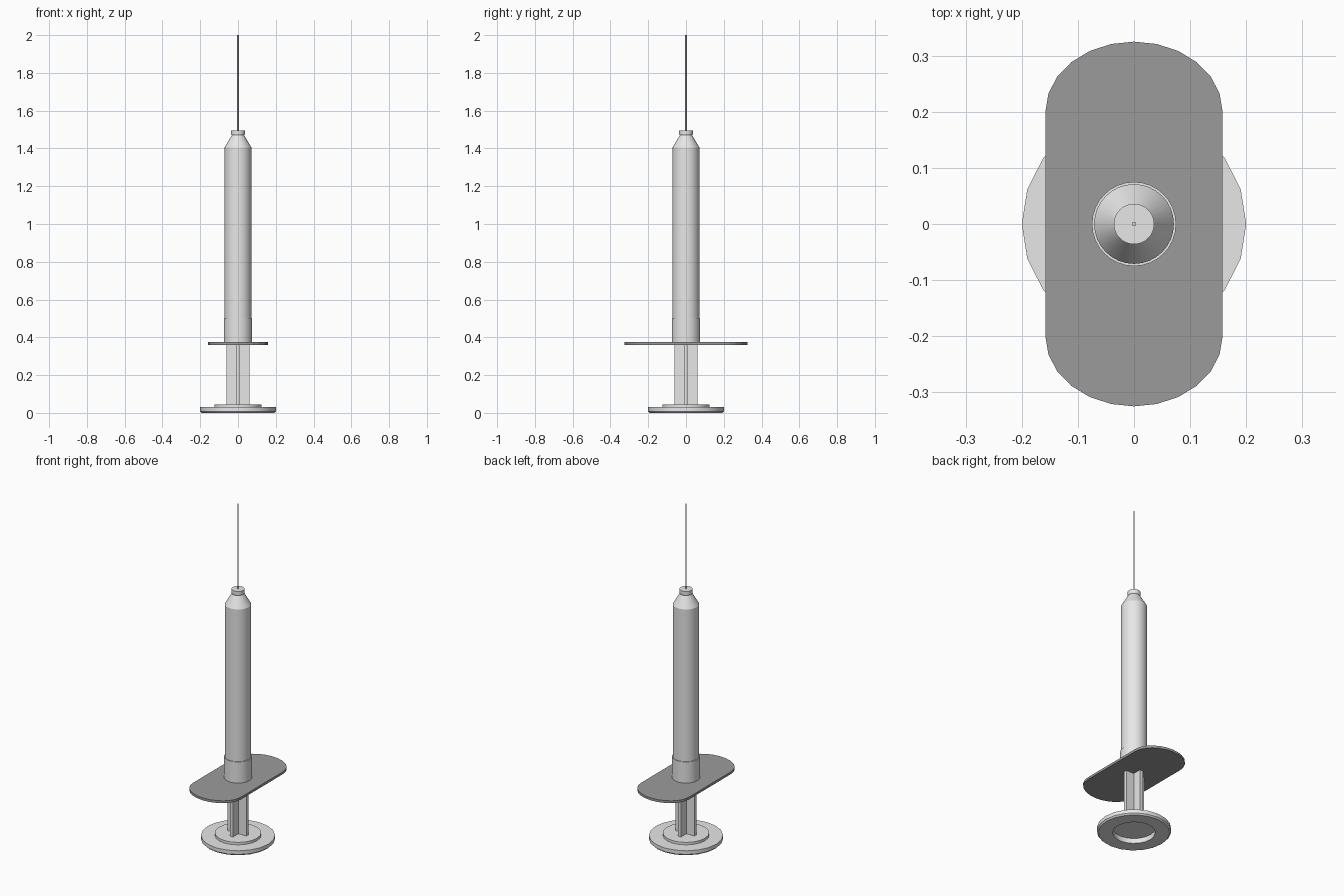
import bpy, bmesh, math
from mathutils import Matrix, Vector

if "Cube" in bpy.data.objects:
    bpy.data.objects.remove(bpy.data.objects["Cube"], do_unlink=True)


def material(name, value):
    mat = bpy.data.materials.new(name)
    mat.use_nodes = True
    colour = (value, value, value, 1)
    mat.diffuse_color = colour
    mat.node_tree.nodes["Principled BSDF"].inputs["Base Color"].default_value = colour
    return mat


LIGHT = material("light grey plastic", 0.8)
DARK = material("dark grey plastic", 0.33)


def finish(name, bm, mat, smooth=False):
    bmesh.ops.recalc_face_normals(bm, faces=bm.faces)
    mesh = bpy.data.meshes.new(name)
    bm.to_mesh(mesh)
    bm.free()
    mesh.materials.append(mat)
    obj = bpy.data.objects.new(name, mesh)
    bpy.context.collection.objects.link(obj)
    if smooth:
        bpy.ops.object.select_all(action="DESELECT")
        obj.select_set(True)
        bpy.context.view_layer.objects.active = obj
        bpy.ops.object.shade_smooth_by_angle(angle=math.radians(30))
    return obj


def lathe(name, profile, sides, mat):
    """Spin a (radius, height) profile that starts and ends on the axis."""
    bm = bmesh.new()
    verts = [bm.verts.new((r, 0, z)) for r, z in profile]
    edges = [bm.edges.new(pair) for pair in zip(verts, verts[1:])]
    bmesh.ops.spin(bm, geom=verts + edges, cent=(0, 0, 0), axis=(0, 0, 1),
                   angle=math.tau, steps=sides, use_merge=True)
    bmesh.ops.remove_doubles(bm, verts=bm.verts, dist=0.0002)
    return finish(name, bm, mat, smooth=True)


# Barrel with tapered shoulder and needle hub
lathe("barrel", [(0, 0.37), (0.071, 0.37), (0.071, 1.405), (0.033, 1.47),
                 (0.036, 1.475), (0.036, 1.495), (0, 1.495)], 32, LIGHT)
lathe("barrel_collar", [(0, 0.37), (0.075, 0.37), (0.075, 0.5), (0, 0.5)], 32, LIGHT)

# Needle
lathe("needle", [(0, 1.48), (0.004, 1.48), (0.004, 2), (0, 2)], 12, LIGHT)

# Thumb rest, raised in the middle and hollow underneath
lathe("thumb_rest", [(0, 0.03), (0.115, 0.03), (0.115, 0), (0.192, 0), (0.2, 0.008),
                     (0.2, 0.03), (0.125, 0.03), (0.125, 0.045), (0, 0.045)],
      20, LIGHT)

# Plunger rod made of two crossed fins
for name, size in (("plunger_fin_wide", (0.124, 0.02)), ("plunger_fin_deep", (0.02, 0.124))):
    bm = bmesh.new()
    bmesh.ops.create_cube(bm, size=1, matrix=Matrix.Translation((0, 0, 0.215))
                          @ Matrix.Diagonal((*size, 0.35, 1)))
    finish(name, bm, LIGHT)

# Finger flange with rounded ends
bm = bmesh.new()
outline = []
for side in (1, -1):
    for i in range(13):
        a = math.pi * i / 12
        outline.append(bm.verts.new((side * 0.158 * math.cos(a),
                                     side * (0.2 + 0.125 * math.sin(a)), 0.36)))
base = bm.faces.new(outline)
top = bmesh.ops.extrude_face_region(bm, geom=[base])["geom"]
bmesh.ops.translate(bm, vec=Vector((0, 0, 0.014)),
                    verts=[v for v in top if isinstance(v, bmesh.types.BMVert)])
if not base.is_valid or len(bm.faces) < len(outline) + 2:
    bm.faces.new(outline)
finish("finger_flange", bm, DARK)
